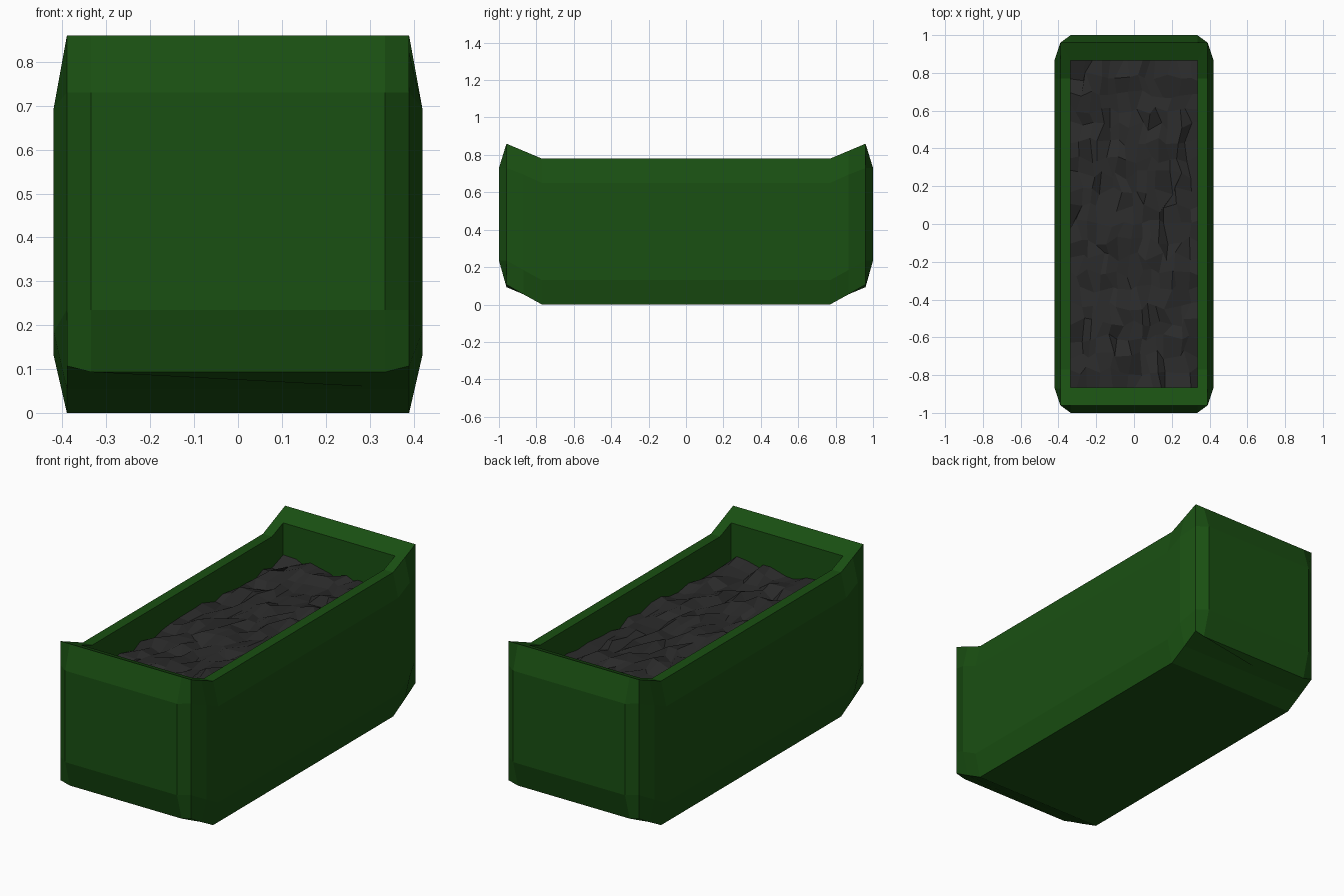
import bpy, bmesh, random

if "Cube" in bpy.data.objects:
    bpy.data.objects.remove(bpy.data.objects["Cube"])

random.seed(4)


def material(name, rgb):
    m = bpy.data.materials.new(name)
    m.diffuse_color = (*rgb, 1)
    m.use_nodes = True
    m.node_tree.nodes["Principled BSDF"].inputs["Base Color"].default_value = m.diffuse_color
    return m


def finish(bm, name, mat):
    mesh = bpy.data.meshes.new(name)
    bm.to_mesh(mesh)
    bm.free()
    mesh.materials.append(mat)
    ob = bpy.data.objects.new(name, mesh)
    bpy.context.collection.objects.link(ob)
    return ob


def full_ring(bm, quarter):
    """Mirror a quarter outline into a closed 16-point ring."""
    ring = []
    for sx, sy, flip in ((1, 1, 0), (-1, 1, 1), (-1, -1, 0), (1, -1, 1)):
        pts = quarter[::-1] if flip else quarter
        ring += [bm.verts.new((x * sx, y * sy, z)) for x, y, z in pts]
    return ring


def cap(bm, r):
    """Close a ring with strips running across the width."""
    for ids in ((0, 7, 8, 15), (0, 1, 6, 7), (8, 9, 14, 15),
                range(1, 7), range(9, 15)):
        bm.faces.new([r[i] for i in ids])


# Container: quarter outlines from the underside, up the outside, over the rim, into the recess
inner = [(.335, .77), (.335, .865), (.335, .865), (.335, .865)]
quarters = [
    [(.39, .77, 0), (.39, .87, .055), (.39, .96, .107), (.335, .96, .093)],
    [(.42, .77, .13), (.42, .87, .185), (.39, .96, .235), (.335, 1, .235)],
    [(.42, .77, .65), (.42, .87, .695), (.39, .96, .73), (.335, 1, .73)],
    [(.39, .77, .78), (.39, .87, .822), (.39, .96, .86), (.335, .96, .86)],
    [(x, y, .78 if y < .8 else .818) for x, y in inner],
    [(x, y, .56) for x, y in inner],
]
bm = bmesh.new()
rings = [full_ring(bm, q) for q in quarters]
for a, b in zip(rings, rings[1:]):
    for i in range(16):
        j = (i + 1) % 16
        bm.faces.new((a[i], a[j], b[j], b[i]))
cap(bm, rings[0])
cap(bm, rings[-1])
bmesh.ops.remove_doubles(bm, verts=bm.verts[:], dist=.0005)
bmesh.ops.recalc_face_normals(bm, faces=bm.faces[:])
finish(bm, "container", material("green_paint", (.01, .08, .006)))

# Crumpled filling: jittered grid whose border stays on the inner walls
NX, NY = 13, 20
bm = bmesh.new()
grid = []
for j in range(NY + 1):
    row = []
    for i in range(NX + 1):
        x = -.335 + .67 * i / NX
        y = -.865 + 1.73 * j / NY
        if 0 < i < NX:
            x += random.uniform(-.026, .026)
        if 0 < j < NY:
            y += random.uniform(-.025, .025)
        row.append(bm.verts.new((x, y, .628 + random.uniform(-.022, .022))))
    grid.append(row)
for j in range(NY):
    for i in range(NX):
        bm.faces.new((grid[j][i], grid[j][i + 1], grid[j + 1][i + 1], grid[j + 1][i]))
finish(bm, "crumpled_filling", material("dark_filling", (.024, .024, .024)))
